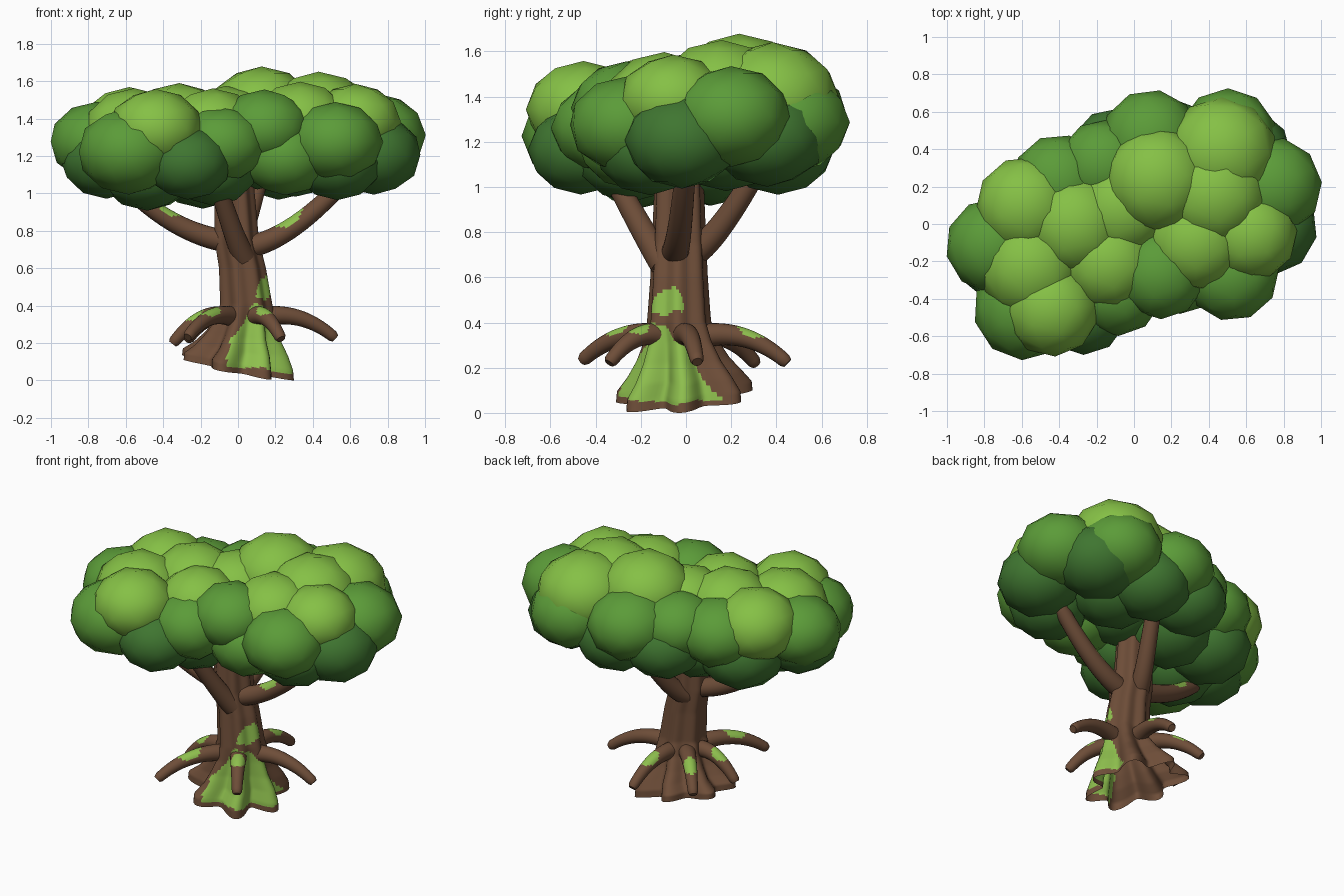
import bpy, bmesh, math, random
from mathutils import Vector, Matrix

if "Cube" in bpy.data.objects:
    bpy.data.objects.remove(bpy.data.objects["Cube"])
random.seed(4)

def material(name, col):
    m = bpy.data.materials.new(name)
    m.diffuse_color = (*col, 1)
    m.use_nodes = True
    m.node_tree.nodes["Principled BSDF"].inputs["Base Color"].default_value = m.diffuse_color
    return m

BARK = material("bark", (0.155, 0.075, 0.04))
MOSS = material("moss", (0.27, 0.52, 0.075))
LIGHT = material("leaf_light", (0.235, 0.53, 0.06))
MID = material("leaf_mid", (0.105, 0.33, 0.04))
DARK = material("leaf_dark", (0.05, 0.18, 0.03))

def finish(name, bm, mats, angle=60):
    me = bpy.data.meshes.new(name)
    bm.to_mesh(me)
    bm.free()
    ob = bpy.data.objects.new(name, me)
    bpy.context.collection.objects.link(ob)
    for m in mats:
        me.materials.append(m)
    bpy.ops.object.select_all(action='DESELECT')
    ob.select_set(True)
    bpy.context.view_layer.objects.active = ob
    bpy.ops.object.shade_smooth_by_angle(angle=math.radians(angle))

def skin(bm, rings, moss, closed=True):
    """Join rings of points into a skin; moss(centre, i, j) picks mossy faces."""
    vs = [[bm.verts.new(p) for p in r] for r in rings]
    n = len(vs[0])
    for i in range(len(vs) - 1):
        for j in range(n):
            k = (j + 1) % n
            f = bm.faces.new((vs[i][j], vs[i][k], vs[i + 1][k], vs[i + 1][j]))
            f.material_index = int(moss(f.calc_center_median(), i, j))
    bm.faces.new(vs[-1])
    if closed:
        bm.faces.new(vs[0][::-1])
        bmesh.ops.recalc_face_normals(bm, faces=bm.faces)

def lerp_table(table, z):
    for a, b in zip(table, table[1:]):
        if z <= b[0]:
            t = (z - a[0]) / (b[0] - a[0])
            return [u + (v - u) * t for u, v in zip(a, b)]
    return table[-1]

# Trunk: fluted, flared rings (height, centre x, centre y, radius, flute depth) on a tilted, open foot
PROFILE = [(0, -.01, 0, .262, .05), (.05, -.01, 0, .258, .05), (.12, .01, 0, .22, .042),
           (.2, .02, -.01, .182, .03), (.3, .035, -.02, .15, .018), (.4, .04, -.03, .135, .01),
           (.6, .02, -.03, .122, .008), (.75, -.01, -.03, .115, .008), (1.15, -.03, -.03, .1, .006)]

def trunk_moss(c, i, j):
    a = math.atan2(c.y + .02, c.x - .03)
    wave = .02 * math.sin(4 * a) + .01 * math.sin(9 * a)
    patch = math.hypot((a + .5) / .6, (c.z - .48 + wave) / .058) < 1
    foot = .06 + wave * .4 - .1 * (c.x - .1) < c.z < .4 + wave - .14 * abs(a + .8) ** 2
    return patch or (foot and -1.9 < a < .75)

rings = []
for s in range(81):
    z = 1.15 * (s / 80) ** 1.2
    _, cx, cy, r, fl = lerp_table(PROFILE, z)
    ring = []
    for j in range(112):
        a = 2 * math.pi * j / 112
        rr = r + fl * math.cos(7 * a + .5) + .3 * fl * math.sin(3 * a)
        x, y = cx + rr * math.cos(a), cy + rr * math.sin(a)
        tilt = max(0, 1 - z / .45)
        ring.append((x, y, z + tilt * (.065 - .2 * x + .1 * y)))
    rings.append(ring)
low = min(p[2] for p in rings[0])
rings = [[(x, y, z - low * max(0, 1 - i / 20)) for x, y, z in r] for i, r in enumerate(rings)]
bm = bmesh.new()
skin(bm, rings, trunk_moss, closed=False)
finish("trunk", bm, [BARK, MOSS])

def limb(name, a, b, c, r0, r1, moss_at):
    """Tapered round limb along a quadratic curve, with an oval moss patch on its top side."""
    a, b, c = Vector(a), Vector(b), Vector(c)
    rings, n, steps = [], 20, 30
    for i in range(steps + 1):
        t = i / steps
        p = a * (1 - t) ** 2 + b * 2 * t * (1 - t) + c * t * t
        d = ((b - a) * (1 - t) + (c - b) * t).normalized()
        side = d.cross(Vector((0, 0, 1))).normalized()
        up = side.cross(d)
        r = (r0 + (r1 - r0) * t) * (.75 if i == steps else 1)
        rings.append([p + r * (side * math.cos(2 * math.pi * j / n) + up * math.sin(2 * math.pi * j / n))
                      for j in range(n)])
    def top(_, i, j):
        return moss_at and math.hypot((i / steps - moss_at) / .14, (j - n / 4 + .5) / (n * .2)) < 1
    bm = bmesh.new()
    skin(bm, rings, top)
    finish(name, bm, [BARK, MOSS])

# Arching roots: tip positions and where the moss sits
ROOTS = [(.52, .05, .225, 0), (.23, -.34, .22, .45), (-.27, -.46, .23, .5),
         (-.35, -.02, .195, .55), (-.27, .31, .215, .6), (.08, .45, .22, .55)]
for k, (x, y, z, m) in enumerate(ROOTS):
    d = Vector((x - .03, y + .03, 0))
    base = Vector((.03, -.03, .33)) + d.normalized() * .06
    bend = Vector((.03, -.03, .395)) + d * .6
    limb(f"root_{k + 1}", base, bend, (x, y, z), .056, .03, m)

# Branches reaching up into the crown
BRANCHES = [((-.03, -.03, .74), (-.3, -.04, .77), (-.56, -.1, 1.0), .68),
            ((.03, -.05, .71), (.28, -.03, .74), (.6, .0, 1.1), .48),
            ((.03, -.1, .66), (-.02, -.17, .76), (-.12, -.34, 1.08), 0),
            ((-.02, .02, .7), (.03, .13, .75), (.12, .33, 1.1), 0)]
for k, (a, b, c, m) in enumerate(BRANCHES):
    limb(f"branch_{k + 1}", a, b, c, .062, .045, m)

# Crown: flattened leaf clumps (x, y, z, radius), coloured by height
UPPER = [(.11, .27, 1.47, .23), (.46, .43, 1.41, .24), (.43, .15, 1.46, .23), (.35, -.14, 1.39, .21),
         (.65, -.1, 1.39, .19), (-.12, -.25, 1.37, .2), (-.33, .03, 1.39, .22), (-.6, .14, 1.36, .21),
         (-.58, -.25, 1.37, .22), (-.43, -.5, 1.36, .2), (-.08, .12, 1.38, .21)]
MIDDLE = [(.79, .2, 1.31, .21), (.54, -.31, 1.27, .2), (.16, -.31, 1.36, .19), (-.07, -.4, 1.26, .19),
          (-.8, -.1, 1.28, .2), (-.6, -.5, 1.22, .22), (.07, .5, 1.31, .21), (-.42, .27, 1.3, .2),
          (-.18, .36, 1.32, .19), (.27, -.28, 1.18, .19), (.5, .51, 1.28, .21)]
LOWER = [(-.25, -.51, 1.15, .18), (.76, -.05, 1.19, .2), (.6, .4, 1.2, .21), (-.12, .42, 1.18, .19),
         (-.48, -.2, 1.08, .21), (-.75, -.17, 1.16, .19), (-.12, -.28, 1.11, .19), (-.2, .15, 1.11, .21),
         (.55, -.2, 1.15, .19), (.3, .2, 1.16, .21), (.2, .45, 1.16, .2), (-.5, .15, 1.12, .21),
         (.12, -.05, 1.2, .2)]
CORE_A, CORE_B = Vector((-.5, -.2, 1.25)), Vector((.5, .2, 1.32))
GROW = .05
for label, mat, clumps in (("upper", LIGHT, UPPER), ("middle", MID, MIDDLE), ("lower", DARK, LOWER)):
    bm = bmesh.new()
    for x, y, z, r in clumps:
        # sink each clump towards the crown's core and enlarge it, for shallow seams
        p = Vector((x, y, z))
        ax = CORE_B - CORE_A
        t = min(1, max(0, (p - CORE_A).dot(ax) / ax.length_squared))
        d = CORE_A + ax * t - p
        p += d.normalized() * min(GROW, d.length)
        r = (r + GROW) * 1.02
        M = (Matrix.Translation(p) @ Matrix.Diagonal((r, r, r * .84, 1))
             @ Matrix.Rotation(random.uniform(0, 6), 4, 'Z'))
        bmesh.ops.create_icosphere(bm, subdivisions=2, radius=1, matrix=M)
    finish(f"leaves_{label}", bm, [mat])
